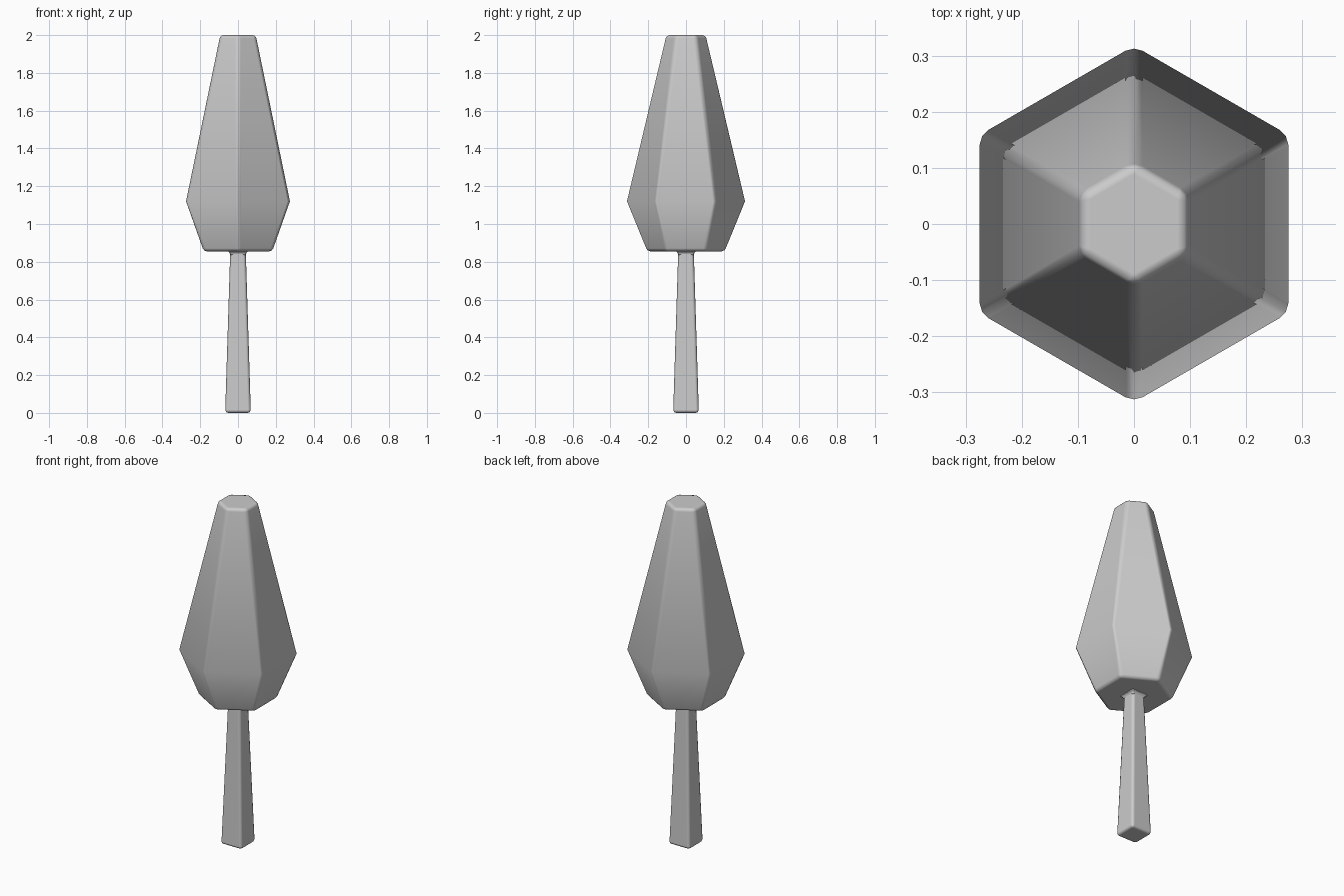
import bpy, bmesh, math

if "Cube" in bpy.data.objects:
    bpy.data.objects.remove(bpy.data.objects["Cube"])


def loft(name, sides, turn, rings, bevel):
    """Stack regular polygon rings given as (corner radius, z) and soften the edges."""
    bm = bmesh.new()
    loops = []
    for r, z in rings:
        loops.append([bm.verts.new((r * math.cos(turn + 2 * math.pi * i / sides),
                                    r * math.sin(turn + 2 * math.pi * i / sides), z))
                      for i in range(sides)])
    for a, b in zip(loops, loops[1:]):
        for i in range(sides):
            j = (i + 1) % sides
            bm.faces.new((a[i], a[j], b[j], b[i]))
    bm.faces.new(loops[0][::-1])
    bm.faces.new(loops[-1])
    bmesh.ops.recalc_face_normals(bm, faces=bm.faces)
    for f in bm.faces:
        f.smooth = True
    mesh = bpy.data.meshes.new(name)
    bm.to_mesh(mesh)
    bm.free()
    obj = bpy.data.objects.new(name, mesh)
    bpy.context.collection.objects.link(obj)
    mod = obj.modifiers.new("soft_edges", 'BEVEL')
    mod.width = bevel
    mod.segments = 2
    mod.limit_method = 'ANGLE'
    mod.angle_limit = math.radians(38)
    mod.harden_normals = True
    return obj


R2 = math.sqrt(2)
C30 = math.cos(math.radians(30))

# Six-sided crown, corners towards +y and -y
loft("crown", 6, math.pi / 2,
     [(0.181 / C30, 0.855), (0.275 / C30, 1.12), (0.094 / C30, 2.0)], 0.017)

# Four-sided tapering trunk
loft("trunk", 4, math.pi / 4,
     [(0.068 * R2, 0.0), (0.041 * R2, 0.86)], 0.016)

# Small flare where the trunk meets the crown
loft("trunk_flare", 4, math.pi / 4,
     [(0.041 * R2, 0.835), (0.045 * R2, 0.848), (0.057 * R2, 0.857)], 0.008)
